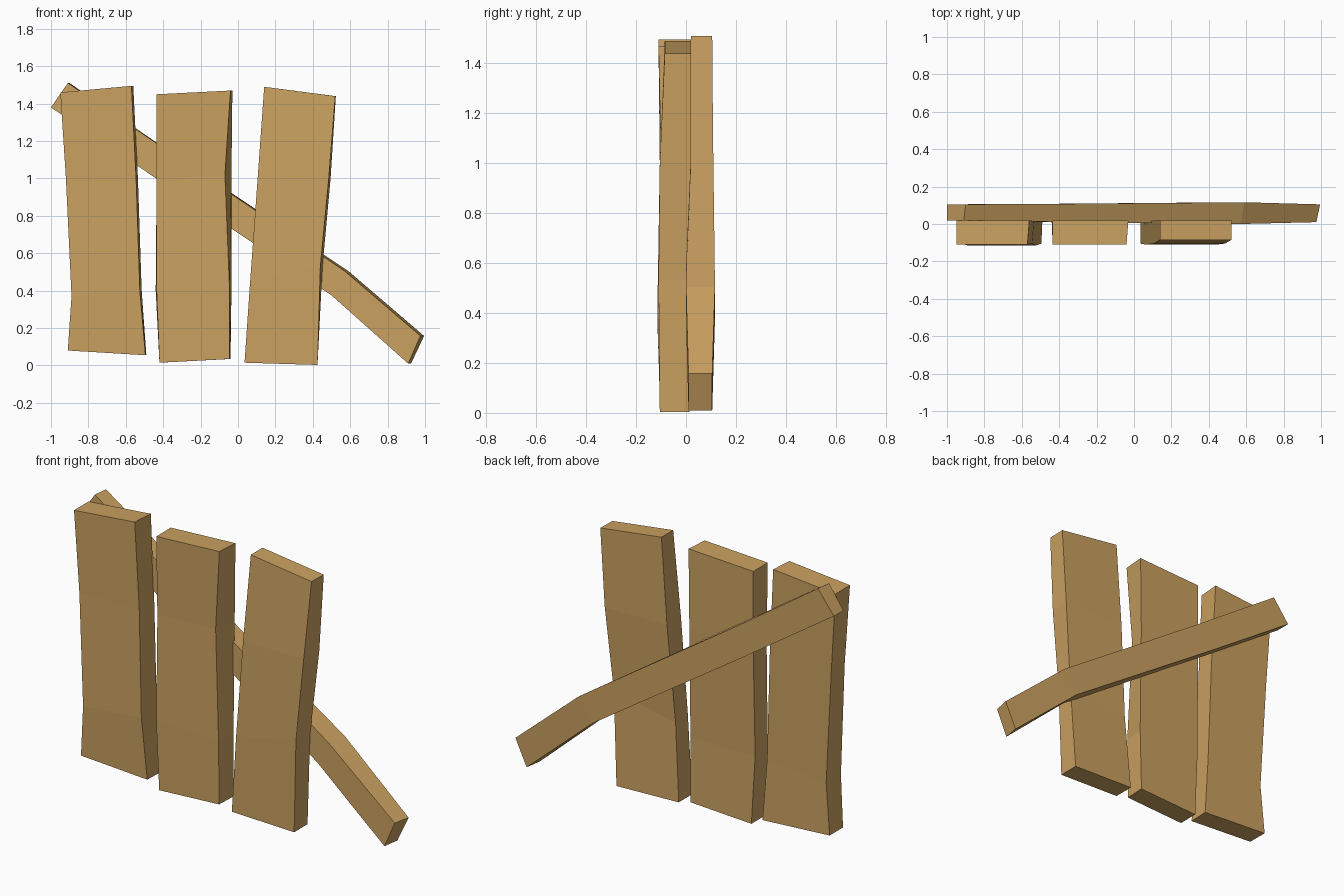
import bpy, bmesh

wood = bpy.data.materials.new("warm wood")
wood.diffuse_color = (0.60, 0.36, 0.12, 1)


def board(name, sections):
    """Loft a crooked board. Each section: edge A (x, z), edge B (x, z),
    front y, back y, and x shift of the back corners at A and B."""
    bm = bmesh.new()
    rings = []
    for ax, az, bx, bz, yf, yb, da, db in sections:
        rings.append([bm.verts.new(p) for p in (
            (ax, yf, az), (bx, yf, bz), (bx + db, yb, bz), (ax + da, yb, az))])
    for lo, hi in zip(rings, rings[1:]):
        for i in range(4):
            j = (i + 1) % 4
            bm.faces.new((lo[i], lo[j], hi[j], hi[i]))
    bm.faces.new(rings[0])
    bm.faces.new(rings[-1])
    bmesh.ops.recalc_face_normals(bm, faces=bm.faces)
    me = bpy.data.meshes.new(name)
    bm.to_mesh(me)
    bm.free()
    me.materials.append(wood)
    ob = bpy.data.objects.new(name, me)
    bpy.context.collection.objects.link(ob)
    return ob


# Three upright planks, bottom to top
board("left_plank", [
    (-0.91, 0.08, -0.495, 0.055, -0.105, 0.015, 0.0, 0.005),
    (-0.89, 0.37, -0.525, 0.40, -0.115, 0.01, 0.005, 0.01),
    (-0.92, 1.00, -0.545, 1.00, -0.105, 0.015, 0.0, 0.01),
    (-0.95, 1.46, -0.57, 1.495, -0.11, 0.02, 0.0, 0.01)])
board("middle_plank", [
    (-0.42, 0.015, -0.045, 0.035, -0.105, 0.015, 0.0, 0.005),
    (-0.435, 0.40, -0.045, 0.40, -0.11, 0.01, -0.005, 0.01),
    (-0.435, 1.00, -0.07, 1.02, -0.10, 0.02, 0.0, 0.035),
    (-0.435, 1.45, -0.04, 1.47, -0.11, 0.02, 0.0, 0.01)])
board("right_plank", [
    (0.035, 0.015, 0.425, 0.003, -0.105, 0.015, 0.0, 0.0),
    (0.065, 0.45, 0.44, 0.53, -0.11, 0.0, 0.0, 0.012),
    (0.105, 1.00, 0.485, 1.00, -0.105, 0.02, 0.0, 0.01),
    (0.14, 1.49, 0.52, 1.44, -0.085, 0.02, 0.0, 0.003)])

# Diagonal brace behind, upper left to lower right (A = lower edge, B = upper edge)
board("diagonal_brace", [
    (-1.0, 1.38, -0.91, 1.51, 0.02, 0.105, 0.0, 0.01),
    (-0.43, 0.995, -0.35, 1.13, 0.01, 0.108, 0.0, 0.005),
    (0.50, 0.375, 0.57, 0.505, 0.0, 0.116, 0.005, 0.02),
    (0.91, 0.01, 0.975, 0.158, 0.01, 0.105, 0.015, 0.02)])
